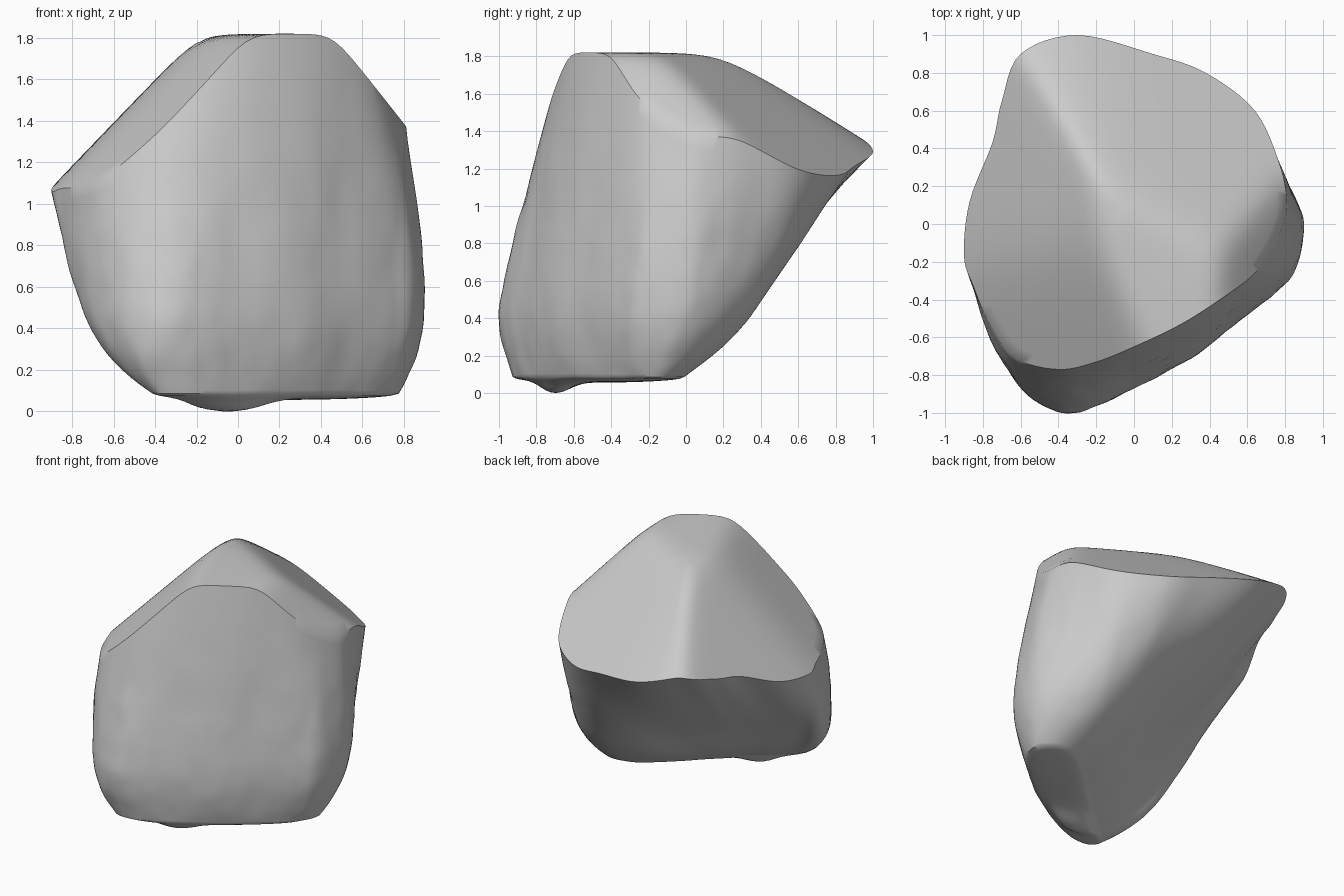
import bpy, bmesh, math
from mathutils import Vector, noise

if "Cube" in bpy.data.objects:
    bpy.data.objects.remove(bpy.data.objects["Cube"])

# Matching outlines (top view): foot, middle of the body, sharp upper rim
FOOT = [(-.41,-.84),(-.41,-.88),(-.37,-.92),(-.27,-.93),(-.1,-.88),(.1,-.77),(.3,-.65),(.5,-.5),
        (.65,-.37),(.73,-.27),(.77,-.15),(.73,-.06),(.63,-.01),(.5,-.03),(.38,-.11),(.22,-.25),
        (.1,-.37),(-.02,-.48),(-.12,-.58),(-.22,-.66),(-.31,-.74),(-.37,-.79)]
MIDDLE = [(-.75,-.58),(-.69,-.75),(-.55,-.92),(-.35,-.99),(-.15,-.94),(.05,-.84),(.3,-.71),(.52,-.54),
          (.75,-.36),(.86,-.24),(.9,-.05),(.86,.1),(.75,.26),(.6,.38),(.42,.4),(.22,.32),
          (0,.13),(-.2,-.05),(-.35,-.2),(-.5,-.34),(-.64,-.45),(-.73,-.5)]
RIM = [(-.85,-.33),(-.76,-.54),(-.63,-.71),(-.4,-.77),(-.2,-.73),(0,-.65),(.25,-.53),(.47,-.39),
       (.63,-.27),(.72,-.15),(.79,0),(.81,.12),(.77,.32),(.64,.6),(.38,.8),(.1,.9),
       (-.3,1),(-.6,.9),(-.7,.65),(-.75,.43),(-.87,.12),(-.9,-.17)]
STEPS, SIDE_ROWS, CAP_ROWS = 6, 26, 16


def smooth_loop(points):
    """Closed Catmull-Rom curve through the outline points."""
    p, n, out = [Vector(q) for q in points], len(points), []
    for i in range(n):
        a, b, c, d = p[i - 1], p[i], p[(i + 1) % n], p[(i + 2) % n]
        for s in range(STEPS):
            t = s / STEPS
            out.append(.5 * (2*b + (c - a)*t + (2*a - 5*b + 4*c - d)*t*t + (3*b - a - 3*c + d)*t**3))
    return out


def top_height(x, y):
    """Soft minimum of the planes that make the ridged top."""
    k = .045
    planes = (2.02 + 1.04*x, 2.04 + .95*x + .42*y, 1.915 - .436*x - .727*y,
              2.0 - .667*y, 2.40 - 1.26*x, 1.825)
    return -k * math.log(sum(math.exp(-z / k) for z in planes))


def hermite(a, b, ma, mb, h, t):
    return (a*(2*t**3 - 3*t*t + 1) + b*(3*t*t - 2*t**3)
            + (ma*(t**3 - 2*t*t + t) + mb*(t**3 - t*t)) * h)


def side_point(f, m, r, t):
    """Curved wall from foot through middle to rim."""
    z0, z1, z2 = .09, .5, top_height(r.x, r.y)
    z = z0 + (z2 - z0) * t**1.4
    s1, s2 = (m - f) / (z1 - z0), (r - m) / (z2 - z1)
    mid = .25*s1 + .75*s2
    if z < z1:
        q = hermite(f, m, 2*s1 - .5*mid, mid, z1 - z0, (z - z0) / (z1 - z0))
    else:
        q = hermite(m, r, mid, 1.5*s2 - .5*mid, z2 - z1, (z - z1) / (z2 - z1))
    # Gentle chipped unevenness, fading out at the rim
    wobble = noise.noise(Vector((q.x*4, q.y*4, z*2.5))) + .5*noise.noise(Vector((q.x*11, q.y*11, z*8)))
    q = q * (1 + .012 * wobble * min(1, 4*(1 - t)))
    return Vector((q.x, q.y, z))


def foot_height(x, y, s):
    dip = .06 * math.exp(-((x + .05)**2 / .06 + (y + .7)**2 / .012))
    return .09 - .03 * math.sqrt(1 - s*s) - dip * min(1, 3*(1 - s))


foot, middle, rim = (smooth_loop(o) for o in (FOOT, MIDDLE, RIM))
rings = []
# Underside, from its centre outward
foot_centre = Vector((.2, -.46))
for i in range(1, CAP_ROWS):
    s = i / CAP_ROWS
    ring = [foot_centre.lerp(p, s) for p in foot]
    rings.append([Vector((p.x, p.y, foot_height(p.x, p.y, s))) for p in ring])
# Wall
for i in range(SIDE_ROWS + 1):
    rings.append([side_point(f, m, r, i / SIDE_ROWS) for f, m, r in zip(foot, middle, rim)])
# Ridged top, from rim to centre
top_centre = Vector((-.05, .1))
for i in range(1, CAP_ROWS):
    ring = [p.lerp(top_centre, i / CAP_ROWS) for p in rim]
    rings.append([Vector((p.x, p.y, top_height(p.x, p.y))) for p in ring])

bm = bmesh.new()
loops = [[bm.verts.new(p) for p in ring] for ring in rings]
n = len(foot)
for lo, hi in zip(loops, loops[1:]):
    for j in range(n):
        k = (j + 1) % n
        bm.faces.new((lo[j], lo[k], hi[k], hi[j]))
low = bm.verts.new((*foot_centre, foot_height(*foot_centre, 0)))
peak = bm.verts.new((*top_centre, top_height(*top_centre)))
for j in range(n):
    k = (j + 1) % n
    bm.faces.new((low, loops[0][k], loops[0][j]))
    bm.faces.new((peak, loops[-1][j], loops[-1][k]))
bmesh.ops.recalc_face_normals(bm, faces=bm.faces)

# Rest the lowest point on the ground
ground = min(v.co.z for v in bm.verts)
bmesh.ops.translate(bm, verts=bm.verts, vec=(0, 0, -ground))

mesh = bpy.data.meshes.new("rock")
bm.to_mesh(mesh)
bm.free()
rock = bpy.data.objects.new("rock", mesh)
bpy.context.collection.objects.link(rock)
bpy.context.view_layer.objects.active = rock
rock.select_set(True)
bpy.ops.object.shade_smooth_by_angle(angle=math.radians(40))
